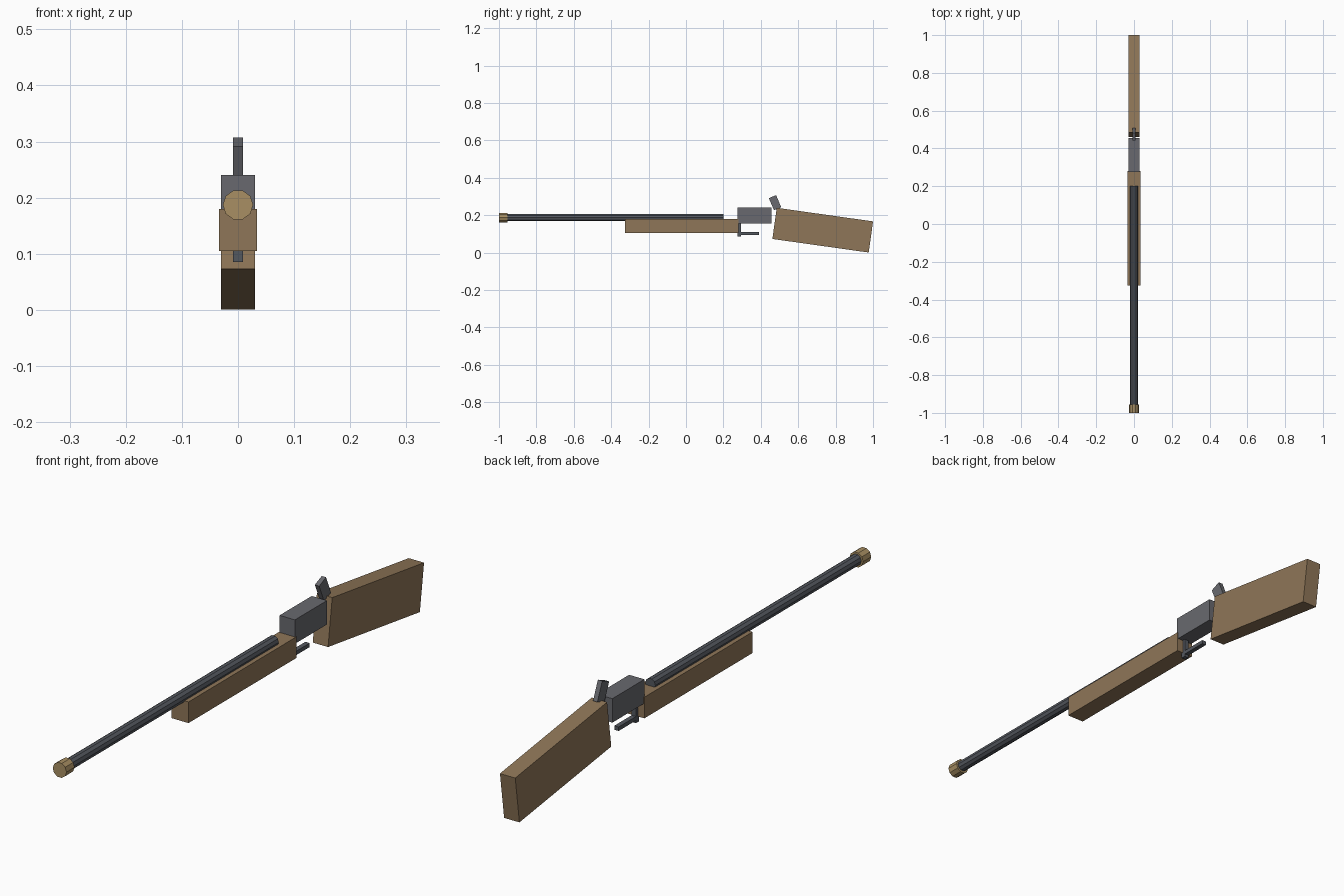
import bpy
import math
from mathutils import Matrix

if "Cube" in bpy.data.objects:
    bpy.data.objects.remove(bpy.data.objects["Cube"], do_unlink=True)


def linear(c):
    c /= 255
    return c / 12.92 if c <= 0.04045 else ((c + 0.055) / 1.055) ** 2.4


def material(name, r, g, b):
    mat = bpy.data.materials.new(name)
    mat.use_nodes = True
    color = (linear(r), linear(g), linear(b), 1)
    mat.diffuse_color = color
    mat.node_tree.nodes["Principled BSDF"].inputs["Base Color"].default_value = color
    return mat


wood = material("brown wood", 143, 118, 88)
steel = material("grey steel", 104, 105, 110)
dark_steel = material("dark blued steel", 84, 88, 95)
brass = material("dull brass", 168, 143, 99)


def finish(name, mat):
    obj = bpy.context.object
    obj.name = name
    obj.data.materials.append(mat)
    return obj


def box(name, mat, center, size, tilt=0):
    bpy.ops.mesh.primitive_cube_add(size=1, location=center, rotation=(tilt, 0, 0))
    obj = finish(name, mat)
    obj.data.transform(Matrix.Diagonal((*size, 1)))
    return obj


def tube(name, mat, radius, y_front, y_back, z, sides=10):
    bpy.ops.mesh.primitive_cylinder_add(
        vertices=sides, radius=radius, depth=y_back - y_front,
        location=(0, (y_front + y_back) / 2, z))
    obj = finish(name, mat)
    # A vertex points sideways, then the axis is laid along y
    obj.data.transform(Matrix.Rotation(math.pi / 2, 4, "X")
                       @ Matrix.Rotation(math.pi / 2, 4, "Z"))
    return obj


# Wooden furniture
box("stock", wood, (0, 0.731, 0.12), (0.06, 0.52, 0.168), -0.14)
box("forearm", wood, (0, -0.022, 0.1425), (0.067, 0.607, 0.075))

# Barrel and muzzle band
tube("barrel", dark_steel, 0.02, -0.99, 0.2, 0.187)
tube("muzzle_band", brass, 0.027, -1.0, -0.955, 0.187)

# Receiver and hammer
box("receiver", steel, (0, 0.366, 0.198), (0.06, 0.18, 0.085))
box("hammer", steel, (0, 0.476, 0.267), (0.017, 0.042, 0.07), 0.4)

# Trigger guard
box("guard_post", dark_steel, (0, 0.284, 0.122), (0.017, 0.018, 0.073))
box("guard_bar", dark_steel, (0, 0.334, 0.102), (0.017, 0.112, 0.014))
